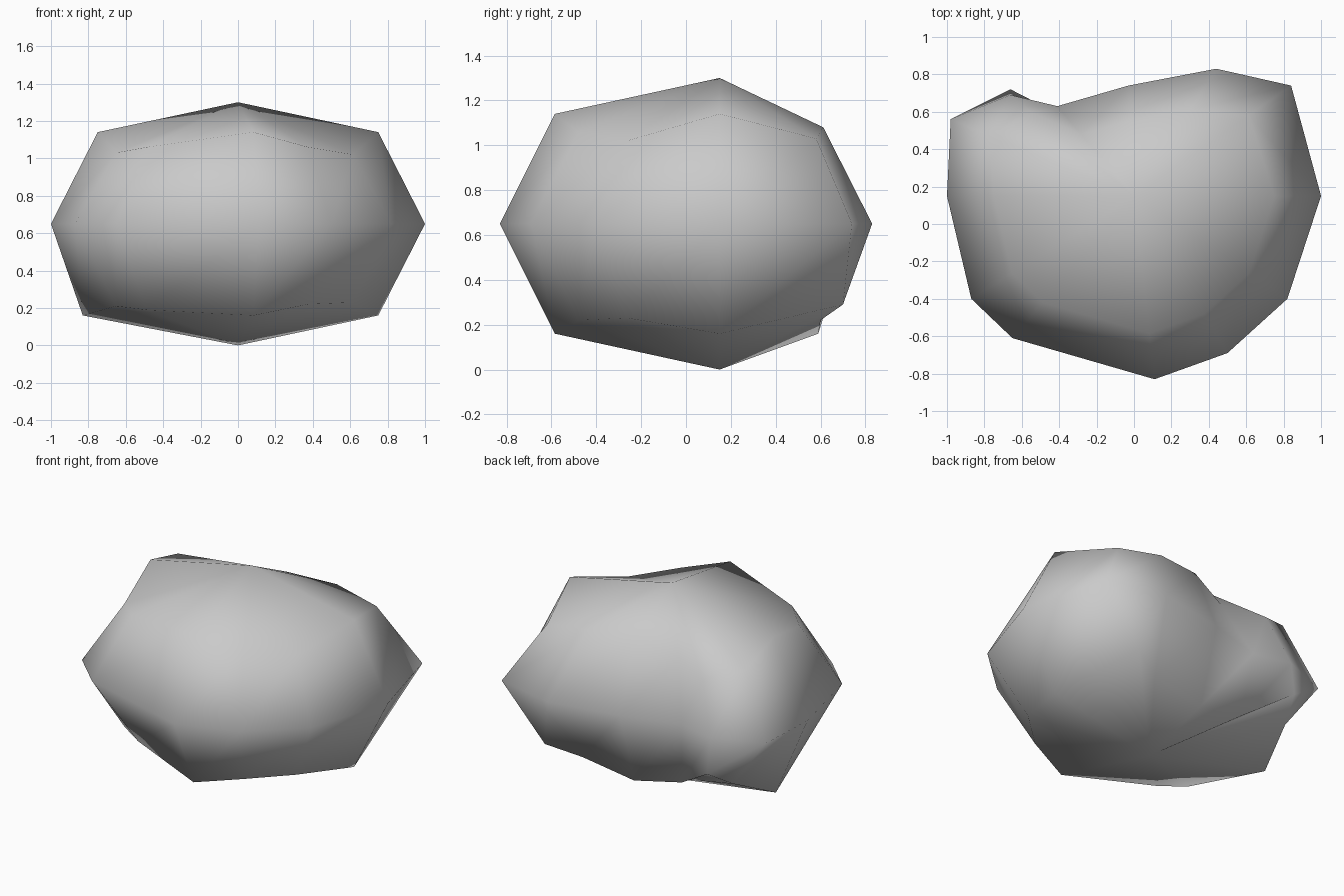
import bpy
import bmesh

# Remove the default cube
default_cube = bpy.data.objects.get("Cube")
if default_cube:
    bpy.data.objects.remove(default_cube, do_unlink=True)

CENTRE = (0.0, 0.15)
MIDDLE, TOP, BOTTOM = 0.65, 1.3, 0.0
SHRINK = 0.75

# Outline at mid height: x, y, shoulder height and spread, foot height
OUTLINE = [
    (1, .15, 1.14, SHRINK, .16),
    (.84, .74, 1.03, .73, .29),
    (.44, .83, 1.08, .68, .22),
    (-.03, .74, 1.1, .68, .16),
    (-.41, .63, 1.01, .69, .23),
    (-.66, .69, .97, .82, .42),
    (-.98, .56, 1.05, .79, .31),
    (-1, .15, 1.14, SHRINK, .16),
    (-.87, -.4, 1.03, SHRINK, .21),
    (-.65, -.61, 1.06, SHRINK, .19),
    (.11, -.83, 1.14, SHRINK, .16),
    (.5, -.69, 1.06, SHRINK, .22),
    (.82, -.4, 1.02, SHRINK, .23),
]

# Feet that stray from the regular inset, by outline index
STRAY_FEET = {
    1: (.55, .7),
    2: (.34, .6),
    3: (-.03, .59),
    4: (-.37, .57),
    5: (-.66, .72),
    6: (-.73, .55),
    7: (-.83, .24),
    9: (-.49, -.35),
}


def toward_centre(x, y, scale):
    """Move an outline point toward the vertical axis of the rock."""
    cx, cy = CENTRE
    return (cx + (x - cx) * scale, cy + (y - cy) * scale)


def make_material(name, colour):
    material = bpy.data.materials.new(name)
    material.use_nodes = True
    material.diffuse_color = colour
    shader = material.node_tree.nodes["Principled BSDF"]
    shader.inputs["Base Color"].default_value = colour
    shader.inputs["Roughness"].default_value = 0.9
    return material


def bridge(bm, lower, upper):
    """Join two rings of equal length with quads."""
    count = len(lower)
    for i in range(count):
        j = (i + 1) % count
        bm.faces.new((lower[i], lower[j], upper[j], upper[i]))


def cap(bm, ring, pole):
    """Close a ring with a fan of triangles around a pole."""
    tip = bm.verts.new((*CENTRE, pole))
    for i, vert in enumerate(ring):
        bm.faces.new((vert, ring[(i + 1) % len(ring)], tip))


# Boulder: foot, waist and shoulder rings between two poles
bm = bmesh.new()
foot, waist, shoulder = [], [], []
for index, (x, y, high, spread, low) in enumerate(OUTLINE):
    foot_xy = STRAY_FEET.get(index, toward_centre(x, y, SHRINK))
    foot.append(bm.verts.new((*foot_xy, low)))
    waist.append(bm.verts.new((x, y, MIDDLE)))
    shoulder.append(bm.verts.new((*toward_centre(x, y, spread), high)))
bridge(bm, foot, waist)
bridge(bm, waist, shoulder)
cap(bm, shoulder, TOP)
cap(bm, foot, BOTTOM)
bmesh.ops.recalc_face_normals(bm, faces=bm.faces)
for face in bm.faces:
    face.smooth = True

mesh = bpy.data.meshes.new("boulder")
bm.to_mesh(mesh)
bm.free()
mesh.materials.append(make_material("stone grey", (0.59, 0.59, 0.59, 1)))
boulder = bpy.data.objects.new("boulder", mesh)
bpy.context.collection.objects.link(boulder)
